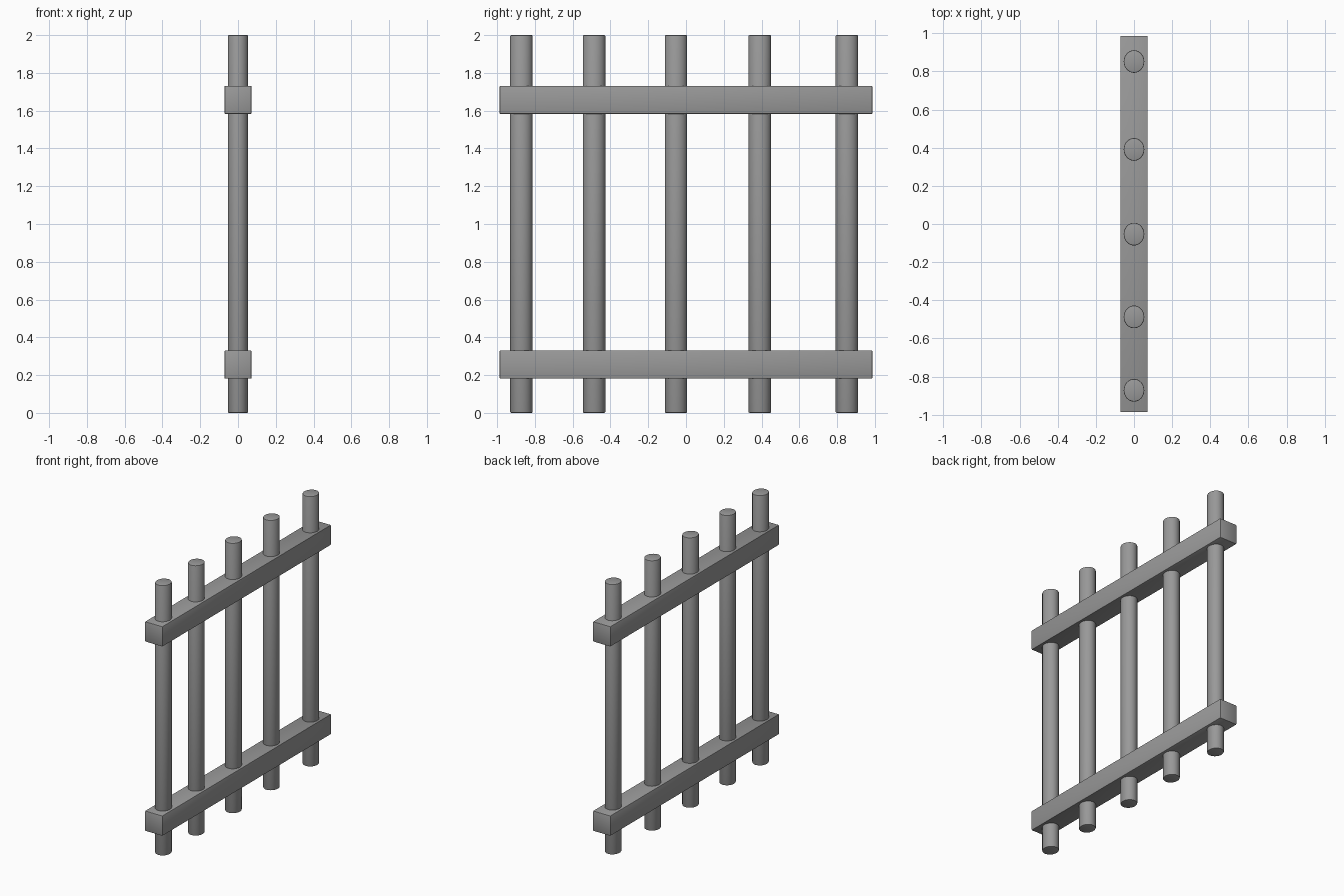
import bpy

cube = bpy.data.objects.get("Cube")
if cube:
    bpy.data.objects.remove(cube, do_unlink=True)

# Single metal colour
grey = bpy.data.materials.new("grey_metal")
grey.use_nodes = True
color = (0.32, 0.32, 0.32, 1.0)
grey.diffuse_color = color
grey.node_tree.nodes["Principled BSDF"].inputs["Base Color"].default_value = color


def finish(name, size):
    """Name, scale, colour and softly bevel the active object."""
    obj = bpy.context.object
    obj.name = name
    obj.scale = size
    bpy.ops.object.transform_apply(location=False, rotation=False, scale=True)
    obj.data.materials.append(grey)
    bevel = obj.modifiers.new("soft_edges", "BEVEL")
    bevel.width = 0.005
    bevel.segments = 2
    bevel.limit_method = "ANGLE"
    bpy.ops.object.modifier_apply(modifier=bevel.name)
    bpy.ops.object.shade_smooth_by_angle()


# Horizontal square rails
for name, z in (("lower_rail", 0.256), ("upper_rail", 1.657)):
    bpy.ops.mesh.primitive_cube_add(size=1, location=(0, 0, z))
    finish(name, (0.143, 1.974, 0.149))

# Upright bars, slightly oval and unevenly spaced
for i, y in enumerate((-0.872, -0.487, -0.053, 0.391, 0.852), 1):
    bpy.ops.mesh.primitive_cylinder_add(vertices=32, radius=0.5, depth=1, location=(0, y, 1))
    finish(f"upright_bar_{i}", (0.108, 0.119, 2))
